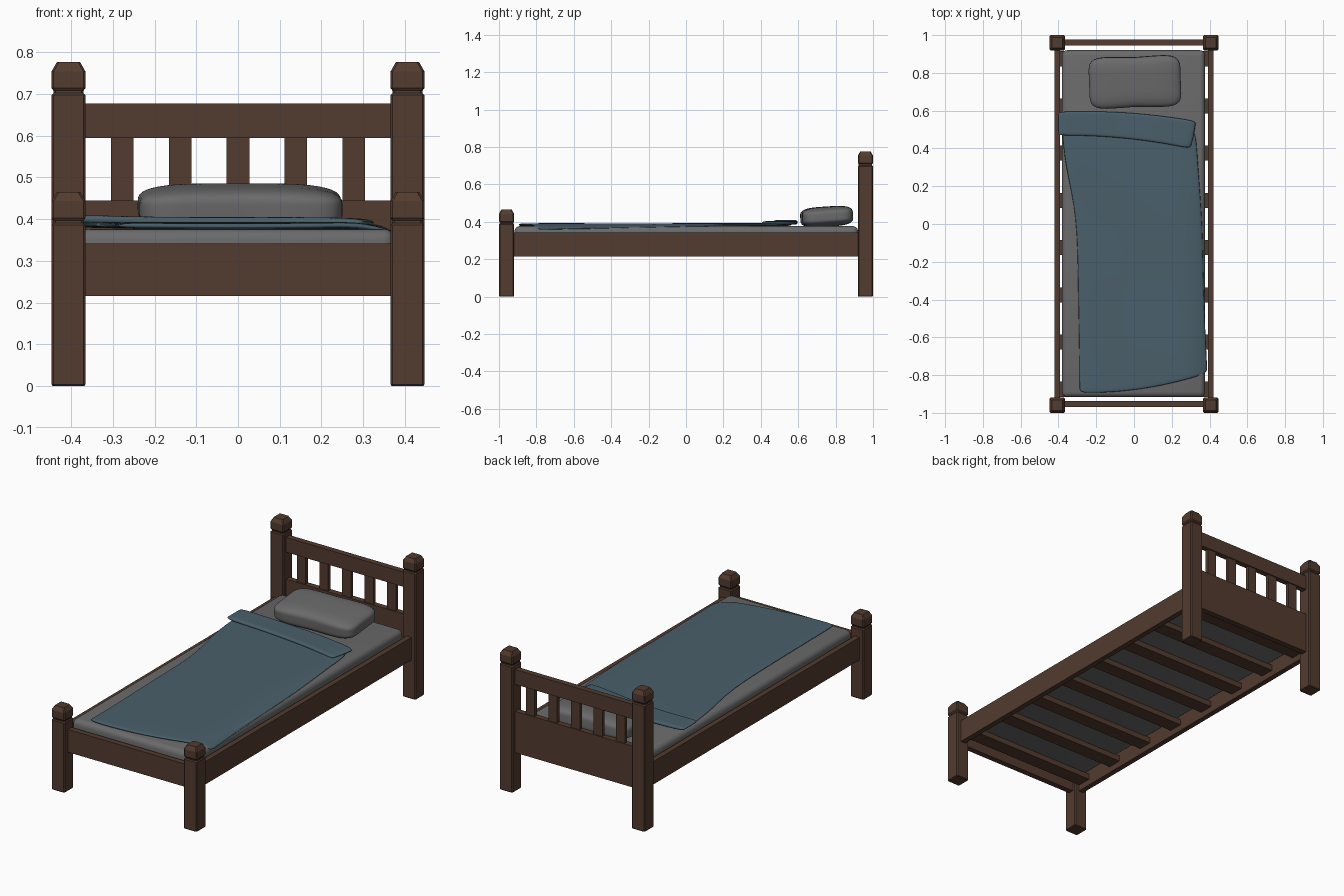
import bpy, bmesh, math
from mathutils import Matrix

if "Cube" in bpy.data.objects:
    bpy.data.objects.remove(bpy.data.objects["Cube"])


def material(name, rgb):
    m = bpy.data.materials.new(name)
    m.diffuse_color = (*rgb, 1)
    m.use_nodes = True
    m.node_tree.nodes["Principled BSDF"].inputs["Base Color"].default_value = m.diffuse_color
    return m


WOOD = material("dark brown wood", (0.085, 0.044, 0.028))
GREY = material("grey linen", (0.145, 0.145, 0.145))
BLUE = material("slate blue cloth", (0.068, 0.115, 0.145))


def finish(name, bm, mat, smooth=None):
    bmesh.ops.recalc_face_normals(bm, faces=bm.faces)
    me = bpy.data.meshes.new(name)
    bm.to_mesh(me)
    bm.free()
    ob = bpy.data.objects.new(name, me)
    bpy.context.collection.objects.link(ob)
    me.materials.append(mat)
    if smooth:
        bpy.ops.object.select_all(action='DESELECT')
        ob.select_set(True)
        bpy.context.view_layer.objects.active = ob
        bpy.ops.object.shade_smooth_by_angle(angle=math.radians(smooth))
    return ob


def box(name, x, y, z, mat=WOOD):
    bm = bmesh.new()
    bmesh.ops.create_cube(bm, size=1)
    for v in bm.verts:
        v.co = [r[0] + (c + 0.5) * (r[1] - r[0]) for c, r in zip(v.co, (x, y, z))]
    return finish(name, bm, mat)


def post(name, x, y, h):
    # stacked chamfered squares: foot, shaft, groove, cap
    profile = [(0, .037), (.004, .0405), (h - .079, .0405), (h - .074, .036), (h - .068, .036),
               (h - .062, .0405), (h - .022, .0405), (h, .028)]
    bm = bmesh.new()
    rings = []
    for z, r in profile:
        c = r - .005
        pts = [(r, -c), (r, c), (c, r), (-c, r), (-r, c), (-r, -c), (-c, -r), (c, -r)]
        rings.append([bm.verts.new((x + a, y + b, z)) for a, b in pts])
    for lo, hi in zip(rings, rings[1:]):
        for i in range(8):
            j = (i + 1) % 8
            bm.faces.new((lo[i], lo[j], hi[j], hi[i]))
    bm.faces.new(rings[0])
    bm.faces.new(rings[-1])
    finish(name, bm, WOOD)


# posts and side rails
for s, side in ((-1, "left"), (1, "right")):
    post("head_post_" + side, s * .406, .9595, .776)
    post("foot_post_" + side, s * .406, -.9595, .465)
    box("side_rail_" + side, sorted((s * .391, s * .421)), (-.93, .93), (.216, .342))

# headboard and footboard
HB = (.944, .976)
box("headboard_top_rail", (-.37, .37), HB, (.595, .677))
box("headboard_panel", (-.37, .37), HB, (.216, .445))
for i in range(5):
    cx = (i - 2) * .1385
    box(f"headboard_slat_{i + 1}", (cx - .027, cx + .027), (.95, .97), (.44, .60))
box("footboard", (-.37, .37), (-.969, -.937), (.216, .342))

# slats under the mattress
for i in range(8):
    cy = (i - 3.5) * .25
    box(f"base_slat_{i + 1}", (-.395, .395), (cy - .04, cy + .04), (.25, .282))

# mattress
mattress = box("mattress", (-.382, .376), (-.917, .92), (.28, .377), GREY)
bev = mattress.modifiers.new("round", 'BEVEL')
bev.width, bev.segments = .028, 4
for p in mattress.data.polygons:
    p.use_smooth = True

# pillow: rounded box, thinner towards its ends
bm = bmesh.new()
bmesh.ops.create_cube(bm, size=2)
bmesh.ops.subdivide_edges(bm, edges=bm.edges[:], cuts=15, use_grid_fill=True)
for v in bm.verts:
    u, w, t = v.co
    n = (abs(u) ** 5 + abs(w) ** 5 + abs(t) ** 5) ** .2
    u, w, t = u / n, w / n, t / n
    v.co = (u * .25 * (1 - .03 * (1 - w * w)),
            w * .138 * (1 - .05 * (1 - u * u)) * (1 + .06 * abs(u * w)),
            t * .054 * (1 - .2 * u ** 4) * (1 - .15 * w ** 4))
bm.transform(Matrix.Translation((.005, .752, .428)) @ Matrix.Rotation(math.radians(2), 4, 'Z')
             @ Matrix.Rotation(math.radians(4), 4, 'X'))
finish("pillow", bm, GREY, 60)


def cloth(name, rows, height, thick, cols=9):
    # each row runs left to right: x0, y0, x1, y1, bulge
    bm = bmesh.new()
    grid = []
    for x0, y0, x1, y1, bulge in rows:
        line = []
        for i in range(cols):
            t = i / (cols - 1)
            x = x0 + (x1 - x0) * t
            y = y0 + (y1 - y0) * t + 4 * t * (1 - t) * bulge
            line.append(bm.verts.new((x, y, height(x, y))))
        grid.append(line)
    for a, b in zip(grid, grid[1:]):
        for i in range(cols - 1):
            bm.faces.new((b[i], b[i + 1], a[i + 1], a[i]))
    ob = finish(name, bm, BLUE, 60)
    sol = ob.modifiers.new("thickness", 'SOLIDIFY')
    sol.thickness, sol.offset = thick, -1
    sub = ob.modifiers.new("soften", 'SUBSURF')
    sub.levels = sub.render_levels = 2


# blanket, drooping over the right edge near the foot
def blanket_z(x, y):
    return .392 + .002 * math.sin(9 * y + 5 * x) - max(0, x - .345) * .6


cloth("blanket", [(-.385, .57, .325, .52, .01), (-.385, .47, .337, .40, .01),
                  (-.362, .28, .347, .25, 0), (-.305, .05, .367, 0, 0),
                  (-.30, -.3, .372, -.33, 0), (-.292, -.7, .385, -.62, -.01),
                  (-.292, -.86, .393, -.76, -.03), (-.292, -.895, .393, -.79, -.03)],
      blanket_z, .014)

# turned-down top of the blanket
cloth("blanket_fold", [(-.405, .595, .332, .545, .02), (-.405, .575, .33, .525, .02),
                       (-.405, .53, .32, .47, .02), (-.405, .49, .308, .42, .02),
                       (-.405, .468, .302, .398, .02)],
      lambda x, y: .405 - .018 * x + .003 * math.sin(7 * x), .02)
